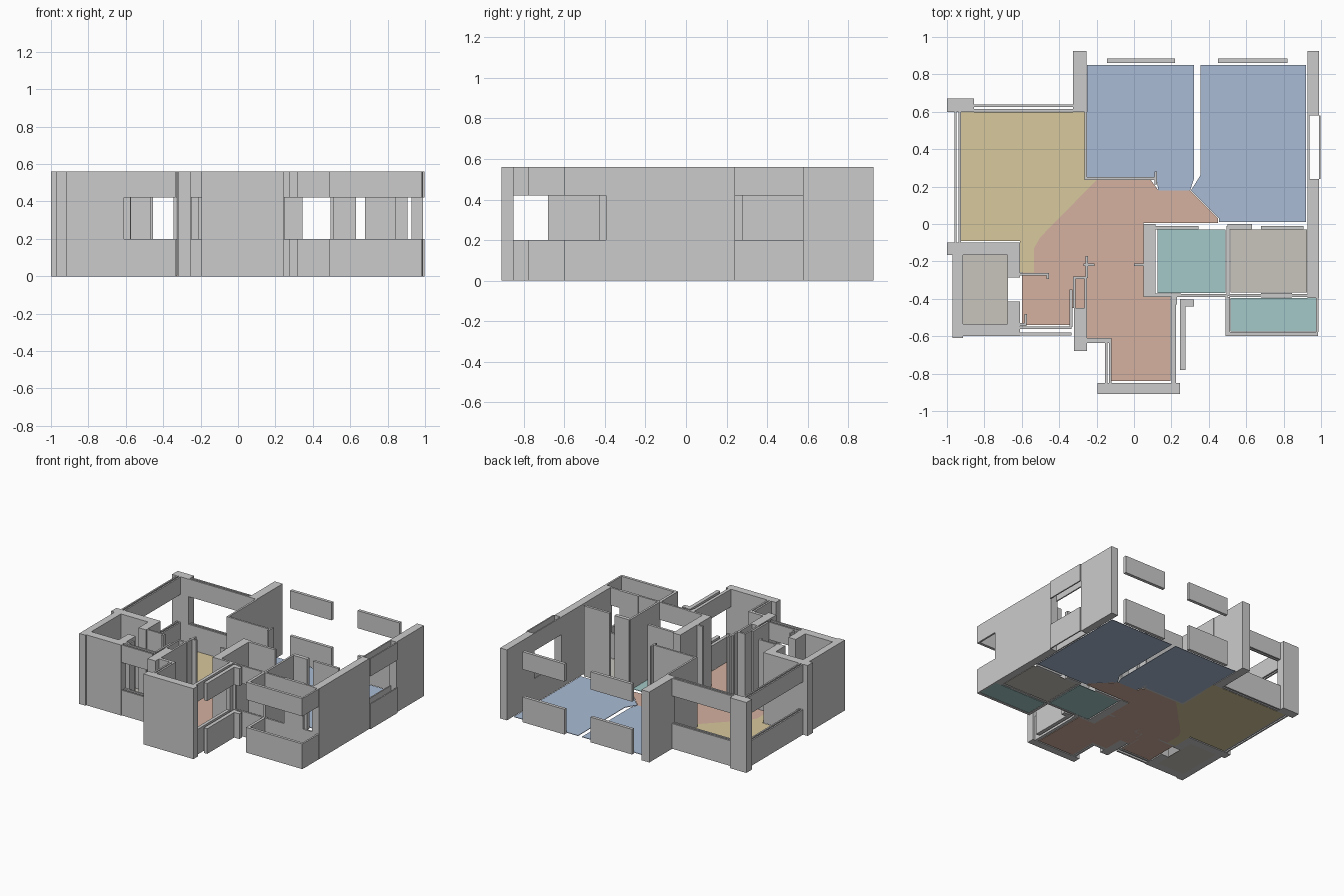
import bpy, bmesh

if "Cube" in bpy.data.objects:
    bpy.data.objects.remove(bpy.data.objects["Cube"])

H, SILL, HEAD = 0.56, 0.20, 0.42


def prism(name, pts, z0, z1, mat=None):
    """Extrude a plan outline between two heights."""
    bm = bmesh.new()
    f = bm.faces.new([bm.verts.new((x, y, z0)) for x, y in pts])
    r = bmesh.ops.extrude_face_region(bm, geom=[f])
    for v in r["geom"]:
        if isinstance(v, bmesh.types.BMVert):
            v.co.z = z1
    bmesh.ops.recalc_face_normals(bm, faces=bm.faces)
    me = bpy.data.meshes.new(name)
    bm.to_mesh(me)
    bm.free()
    ob = bpy.data.objects.new(name, me)
    bpy.context.collection.objects.link(ob)
    if mat:
        me.materials.append(mat)
    return ob


def wall(name, x0, x1, y0, y1, z0=0.0, z1=H):
    return prism(name, [(x0, y0), (x1, y0), (x1, y1), (x0, y1)], z0, z1)


def window(name, x0, x1, y0, y1, skin=None):
    """Sill and lintel around an opening; skin makes a two-leaf hollow wall."""
    boxes = [(x0, x1, y0, y1)]
    if skin and x1 - x0 > y1 - y0:
        boxes = [(x0, x1, y0, y0 + skin), (x0, x1, y1 - skin, y1)]
    elif skin:
        boxes = [(x0, x0 + skin, y0, y1), (x1 - skin, x1, y0, y1)]
    for b in boxes:
        wall(name + "_sill", *b, 0, SILL)
        wall(name + "_lintel", *b, HEAD, H)


def colour(name, rgb):
    m = bpy.data.materials.new(name)
    m.diffuse_color = (*rgb, 1)
    m.use_nodes = True
    m.node_tree.nodes["Principled BSDF"].inputs["Base Color"].default_value = m.diffuse_color
    return m


yellow = colour("sand", (0.68, 0.58, 0.34))
blue = colour("blue", (0.40, 0.50, 0.67))
salmon = colour("salmon", (0.66, 0.44, 0.35))
teal = colour("teal", (0.36, 0.58, 0.57))
stone = colour("stone", (0.58, 0.56, 0.51))


def floor(name, pts, mat):
    prism(name, pts, 0, 0.004, mat)


def rect(x0, x1, y0, y1):
    return [(x0, y0), (x1, y0), (x1, y1), (x0, y1)]


# Room floors
floor("kitchen_floor", [(-.925, .6), (-.25, .6), (-.25, .24), (-.2, .235), (-.5, -.07),
                        (-.535, -.13), (-.535, -.26), (-.61, -.26), (-.61, -.09), (-.925, -.09)], yellow)
floor("hall_floor", [(-.2, .235), (.09, .235), (.13, .18), (.3, .18), (.45, .03), (.45, .005),
                     (.05, .005), (.05, -.39), (.195, -.39), (.195, -.84), (-.12, -.84),
                     (-.12, -.61), (-.25, -.61), (-.25, -.45), (-.33, -.45), (-.33, -.54),
                     (-.6, -.54), (-.6, -.26), (-.535, -.26), (-.535, -.13), (-.5, -.07)], salmon)
floor("bedroom_floor_left", [(-.25, .85), (.32, .85), (.32, .24), (.3, .18), (.13, .18),
                             (.12, .25), (-.25, .25)], blue)
floor("bedroom_floor_right", [(.355, .85), (.92, .85), (.92, .01), (.455, .01), (.455, .03),
                              (.305, .18), (.355, .26)], blue)
floor("bath_floor", rect(.125, .49, -.37, -.03), teal)
floor("balcony_floor", rect(.515, .975, -.575, -.395), teal)
floor("utility_floor", rect(.515, .925, -.365, -.03), stone)
floor("store_floor", rect(-.915, -.675, -.535, -.165), stone)

# Full-height outer walls and piers
for name, *b in [
    ("corner_pier", -1, -.855, .6, .67),
    ("back_pier", -.325, -.255, .6, .925),
    ("right_wall_back", .928, .988, .58, .925),
    ("right_wall_front", .928, .988, -.395, .24),
    ("store_wall_back", -1, -.61, -.165, -.1),
    ("store_wall_left", -.97, -.915, -.61, -.165),
    ("store_wall_front", -.915, -.61, -.6, -.535),
    ("store_jamb_back", -.675, -.61, -.285, -.165),
    ("store_jamb_front", -.675, -.61, -.535, -.415),
    ("entry_pier", -.32, -.25, -.68, -.45),
    ("front_wall", -.195, .245, -.91, -.85),
]:
    wall(name, *b)

# Interior partitions
for name, *b in [
    ("kitchen_partition", -.265, -.25, .24, .6),
    ("bedroom_partition", -.265, .12, .235, .25),
    ("bedroom_partition_end", .11, .122, .21, .28),
    ("bath_wall_left", .05, .115, -.39, .0),
    ("bath_wall_back", .115, .345, -.03, -.01),
    ("utility_wall_back_a", .5, .63, -.03, .0),
    ("utility_wall_back_b", .68, .905, -.03, -.01),
    ("bath_wall_right", .495, .511, -.385, -.01),
    ("bath_wall_front", .115, .25, -.39, -.372),
    ("balcony_panel", .68, .845, -.392, -.37),
    ("hall_fin", .0, .05, -.225, -.21),
    ("hall_cross_a", -.27, -.21, -.225, -.21),
    ("hall_cross_b", -.258, -.245, -.29, -.17),
    ("entry_box_left", -.325, -.312, -.45, -.28),
    ("entry_box_back", -.312, -.265, -.295, -.28),
    ("entry_box_right", -.265, -.25, -.45, -.28),
    ("entry_side", -.345, -.33, -.55, -.35),
    ("entry_screen", -.61, -.455, -.275, -.262),
    ("entry_screen_end", -.467, -.455, -.295, -.275),
    ("entry_nib", -.61, -.575, -.545, -.53),
    ("entry_nib_side", -.585, -.573, -.53, -.48),
    ("dining_corner", .2, .23, -.43, -.39),
]:
    wall(name, *b)

# Window walls, all with sill and lintel
window("kitchen_window_back", -.855, -.325, .602, .638, .013)
window("kitchen_window_left", -.96, -.925, -.1, .6, .012)
window("bedroom_window_left", -.145, .22, .86, .885)
window("bedroom_window_right", .45, .82, .86, .885)
window("right_window", .928, .998, .24, .58, .01)
window("entry_window", -.61, -.335, -.595, -.548, .014)
window("dining_window_corner", -.25, -.12, -.635, -.61)
window("dining_window_left", -.155, -.12, -.85, -.635, .014)
window("dining_window_right_inner", .2, .225, -.85, -.43)
window("dining_window_right_outer", .245, .275, -.78, -.4)
window("dining_window_bracket", .275, .32, -.44, -.405)
window("bath_window", .25, .5, -.39, -.375)
window("utility_window", .511, .928, -.39, -.375)
window("balcony_front", .49, .985, -.6, -.578)
window("balcony_left", .49, .512, -.578, -.39)
window("balcony_right", .973, .987, -.578, -.395)
